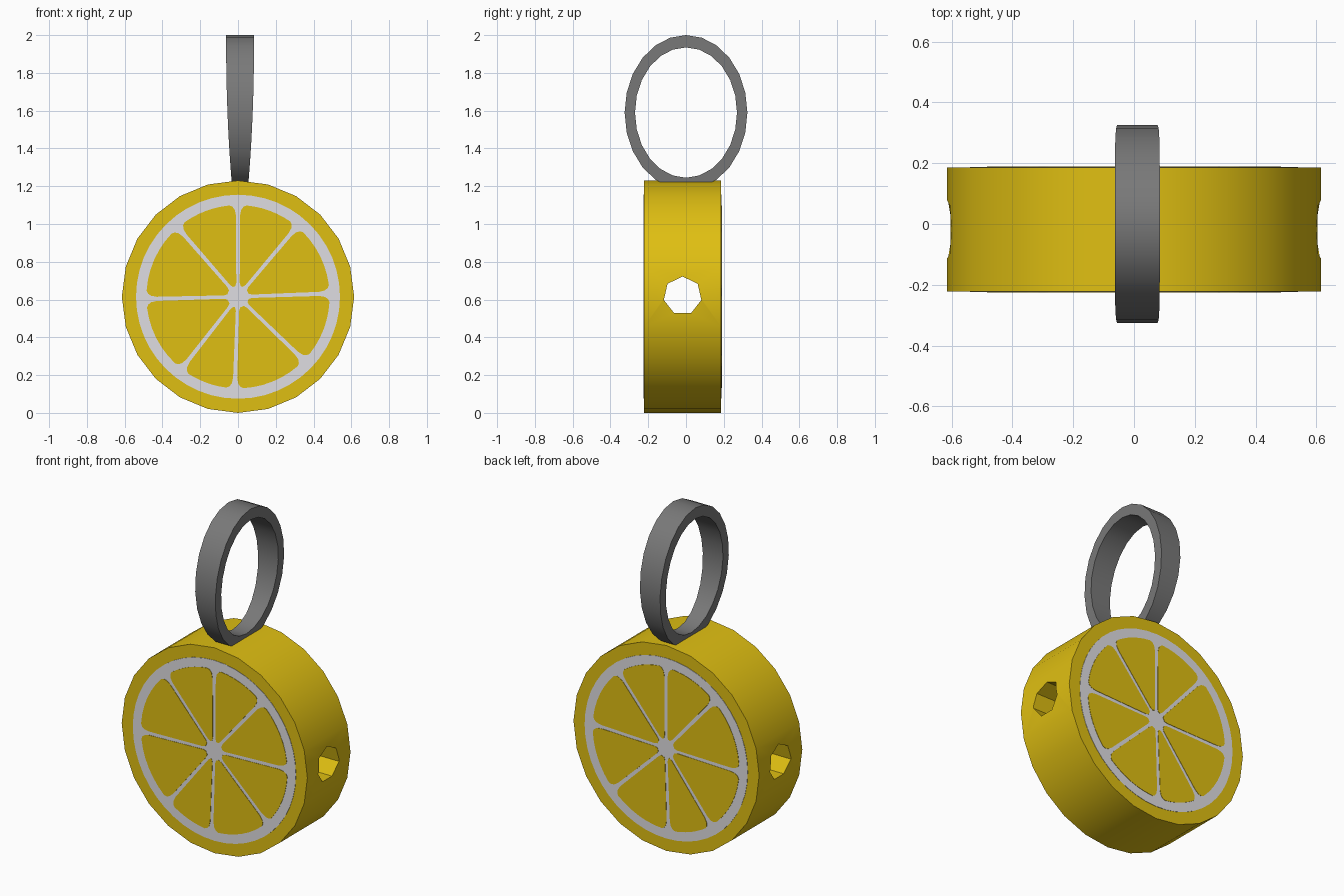
import bpy, bmesh
from math import sin, cos, pi, radians, asin

if "Cube" in bpy.data.objects:
    bpy.data.objects.remove(bpy.data.objects["Cube"])


def material(name, rgb):
    m = bpy.data.materials.new(name)
    m.diffuse_color = (*rgb, 1)
    m.use_nodes = True
    m.node_tree.nodes["Principled BSDF"].inputs["Base Color"].default_value = m.diffuse_color
    return m


YELLOW = material("lemon yellow", (0.74, 0.52, 0.006))
PITH = material("pith white", (0.74, 0.73, 0.76))
GREY = material("dark grey", (0.19, 0.19, 0.19))

R, CZ = 0.615, 0.615              # slice radius and centre height
Y_FRONT, Y_BACK = -0.222, 0.186
Y_MID = (Y_FRONT + Y_BACK) / 2


def finish(bm, name, mat, smooth=True):
    bmesh.ops.recalc_face_normals(bm, faces=bm.faces)
    mesh = bpy.data.meshes.new(name)
    bm.to_mesh(mesh)
    bm.free()
    mesh.materials.append(mat)
    ob = bpy.data.objects.new(name, mesh)
    bpy.context.collection.objects.link(ob)
    if smooth:
        shade(ob)
    return ob


def shade(ob):
    bpy.ops.object.select_all(action='DESELECT')
    ob.select_set(True)
    bpy.context.view_layer.objects.active = ob
    bpy.ops.object.shade_smooth_by_angle(angle=radians(32))


def add_prism(bm, start, end):
    """Closed prism between two matching outlines."""
    a = [bm.verts.new(p) for p in start]
    b = [bm.verts.new(p) for p in end]
    bm.faces.new(a)
    bm.faces.new(b[::-1])
    for i in range(len(a)):
        j = (i + 1) % len(a)
        bm.faces.new((a[i], b[i], b[j], a[j]))


def disc(r, n, y):
    return [(r * sin(2 * pi * i / n), y, CZ + r * cos(2 * pi * i / n)) for i in range(n)]


# lemon slice body
bm = bmesh.new()
add_prism(bm, disc(R, 24, Y_FRONT), disc(R, 24, Y_BACK))
body = finish(bm, "lemon_slice", YELLOW, smooth=False)

# seven-sided hole through the slice from side to side
hole = [(Y_MID + 0.102 * sin(2 * pi * i / 7), 0.62 + 0.102 * cos(2 * pi * i / 7)) for i in range(7)]
bm = bmesh.new()
add_prism(bm, [(-1, y, z) for y, z in hole], [(1, y, z) for y, z in hole])
cutter = finish(bm, "hole_cutter", YELLOW, smooth=False)
cutter.hide_render = True
mod = body.modifiers.new("side_hole", 'BOOLEAN')
mod.operation = 'DIFFERENCE'
mod.solver = 'EXACT'
mod.object = cutter
bpy.context.view_layer.objects.active = body
bpy.ops.object.modifier_apply(modifier=mod.name)
bpy.data.objects.remove(cutter)
shade(body)

# slightly uneven spokes between the fruit segments
SPOKES = [radians(a) for a in (-178.5, -128, -92, -44, 2, 50, 90, 131, 181.5)]
# (radius, half gap to the spoke centre line): wide at both ends, thin between
EDGE = [(0.058, 0.014), (0.075, 0.009), (0.43, 0.011), (0.46, 0.017), (0.477, 0.029)]
R_IN = 0.485


def segment(a0, a1):
    low = [(r, a0 + asin(h / r)) for r, h in EDGE]
    high = [(r, a1 - asin(h / r)) for r, h in reversed(EDGE)]
    s, e = a0 + asin(0.045 / R_IN), a1 - asin(0.045 / R_IN)
    arc = [(R_IN, s + (e - s) * i / 6) for i in range(7)]
    return [(r * cos(a), CZ + r * sin(a)) for r, a in low + arc + high]


# pith plate and fruit segments on both faces
for side, y, out in (("front", Y_FRONT, -1), ("back", Y_BACK, 1)):
    bm = bmesh.new()
    add_prism(bm, disc(0.54, 48, y - out * 0.001), disc(0.54, 48, y + out * 0.002))
    finish(bm, side + "_pith", PITH)
    bm = bmesh.new()
    for a0, a1 in zip(SPOKES, SPOKES[1:]):
        pts = segment(a0, a1)
        add_prism(bm, [(x, y, z) for x, z in pts], [(x, y + out * 0.004, z) for x, z in pts])
    finish(bm, side + "_segments", YELLOW, smooth=False)

# oval hanging ring, narrowing towards the slice
N = 24
bm = bmesh.new()
rows = []
for i in range(N):
    a = 2 * pi * i / N
    row = []
    for ry, rz, s in ((0.325, 0.41, -1), (0.325, 0.41, 1), (0.27, 0.345, 1), (0.27, 0.345, -1)):
        z = 1.59 + rz * cos(a)
        half = 0.074 - 0.029 * ((2.0 - z) / 0.77) ** 2.2 if z < 2.0 else 0.074
        row.append(bm.verts.new((0.011 + s * half, ry * sin(a), z)))
    rows.append(row)
for i in range(N):
    p, q = rows[i], rows[(i + 1) % N]
    for k in range(4):
        m = (k + 1) % 4
        bm.faces.new((p[k], p[m], q[m], q[k]))
finish(bm, "hanging_ring", GREY)
